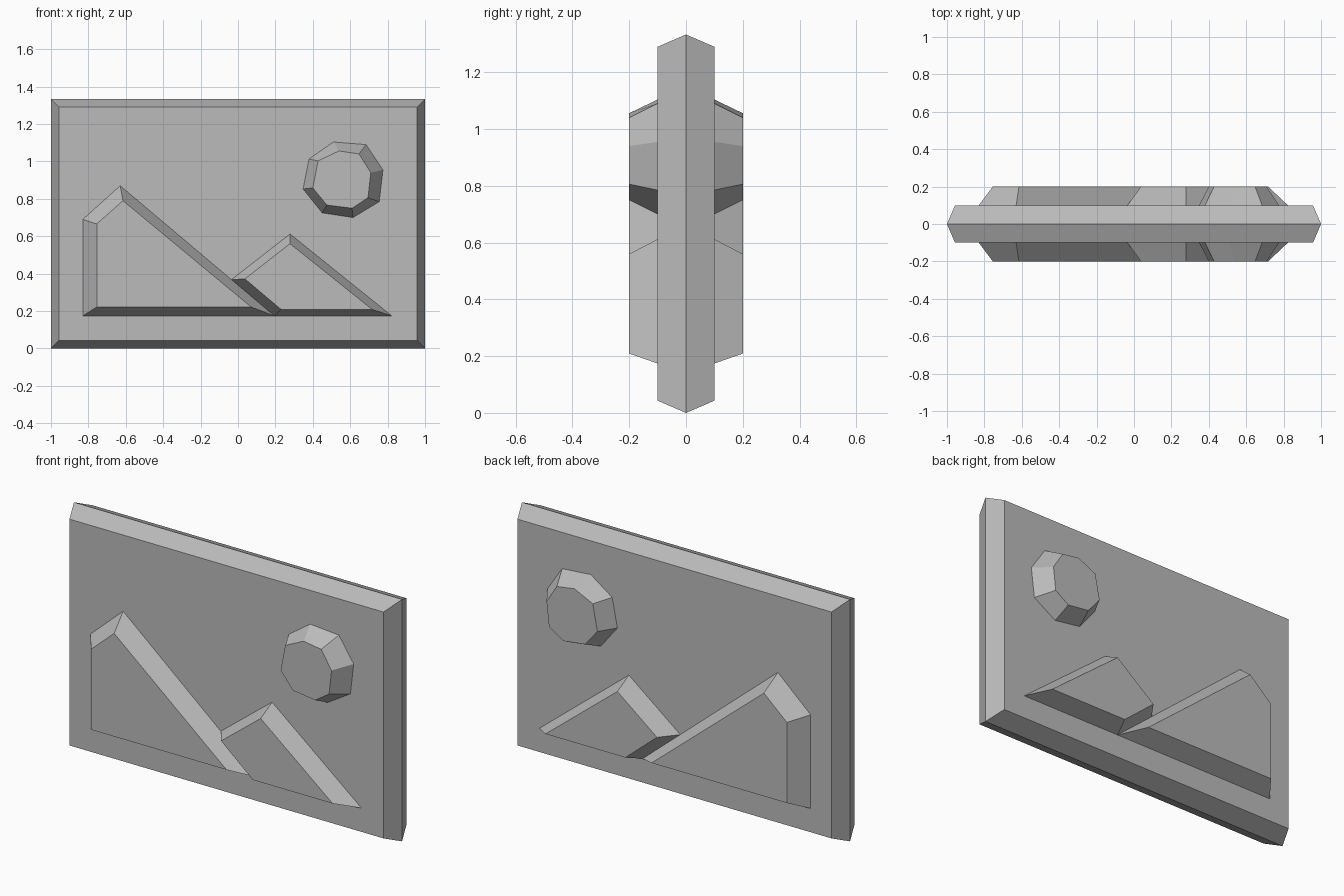
import bpy
import bmesh

cube = bpy.data.objects.get("Cube")
if cube:
    bpy.data.objects.remove(cube, do_unlink=True)

grey = bpy.data.materials.new("plain grey")
grey.use_nodes = True
grey.diffuse_color = (0.5, 0.5, 0.5, 1)
grey.node_tree.nodes["Principled BSDF"].inputs["Base Color"].default_value = (0.5, 0.5, 0.5, 1)


def loft(name, rings):
    """Join matching (x, z) outlines, each at its own depth y, into a closed solid."""
    bm = bmesh.new()
    loops = [[bm.verts.new((x, y, z)) for x, z in outline] for y, outline in rings]
    n = len(loops[0])
    for a, b in zip(loops, loops[1:]):
        for i in range(n):
            j = (i + 1) % n
            bm.faces.new((a[i], a[j], b[j], b[i]))
    bm.faces.new(loops[0])
    bm.faces.new(loops[-1])
    bmesh.ops.recalc_face_normals(bm, faces=bm.faces)
    mesh = bpy.data.meshes.new(name)
    bm.to_mesh(mesh)
    bm.free()
    mesh.materials.append(grey)
    obj = bpy.data.objects.new(name, mesh)
    bpy.context.collection.objects.link(obj)
    return obj


def rectangle(inset):
    x, low, high = 1 - inset, inset, 1.333 - inset
    return [(-x, low), (x, low), (x, high), (-x, high)]


def relief(name, base, top):
    """Raised shape showing on both sides of the panel, with sloped edges."""
    return loft(name, [(-0.2, top), (-0.1, base), (0.1, base), (0.2, top)])


# Panel with edges coming to a ridge
loft("panel", [(-0.1, rectangle(0.043)), (0, rectangle(0)), (0.1, rectangle(0.043))])

# Tall peak with a cut-off side
relief("tall_mountain",
       [(-0.83, 0.174), (0.195, 0.174), (-0.63, 0.87), (-0.83, 0.69)],
       [(-0.755, 0.222), (0.07, 0.222), (-0.615, 0.79), (-0.755, 0.666)])

# Low peak resting against the tall one
relief("low_mountain",
       [(0.195, 0.174), (0.823, 0.174), (0.278, 0.612), (-0.035, 0.368)],
       [(0.23, 0.209), (0.717, 0.209), (0.278, 0.56), (0.037, 0.372)])

# Eight-sided sun
relief("sun",
       [(0.51, 1.104), (0.685, 1.09), (0.775, 0.955), (0.755, 0.785),
        (0.615, 0.70), (0.45, 0.725), (0.348, 0.853), (0.38, 1.013)],
       [(0.54, 1.056), (0.647, 1.04), (0.71, 0.94), (0.695, 0.806),
        (0.61, 0.75), (0.475, 0.767), (0.40, 0.858), (0.428, 1.003)])
